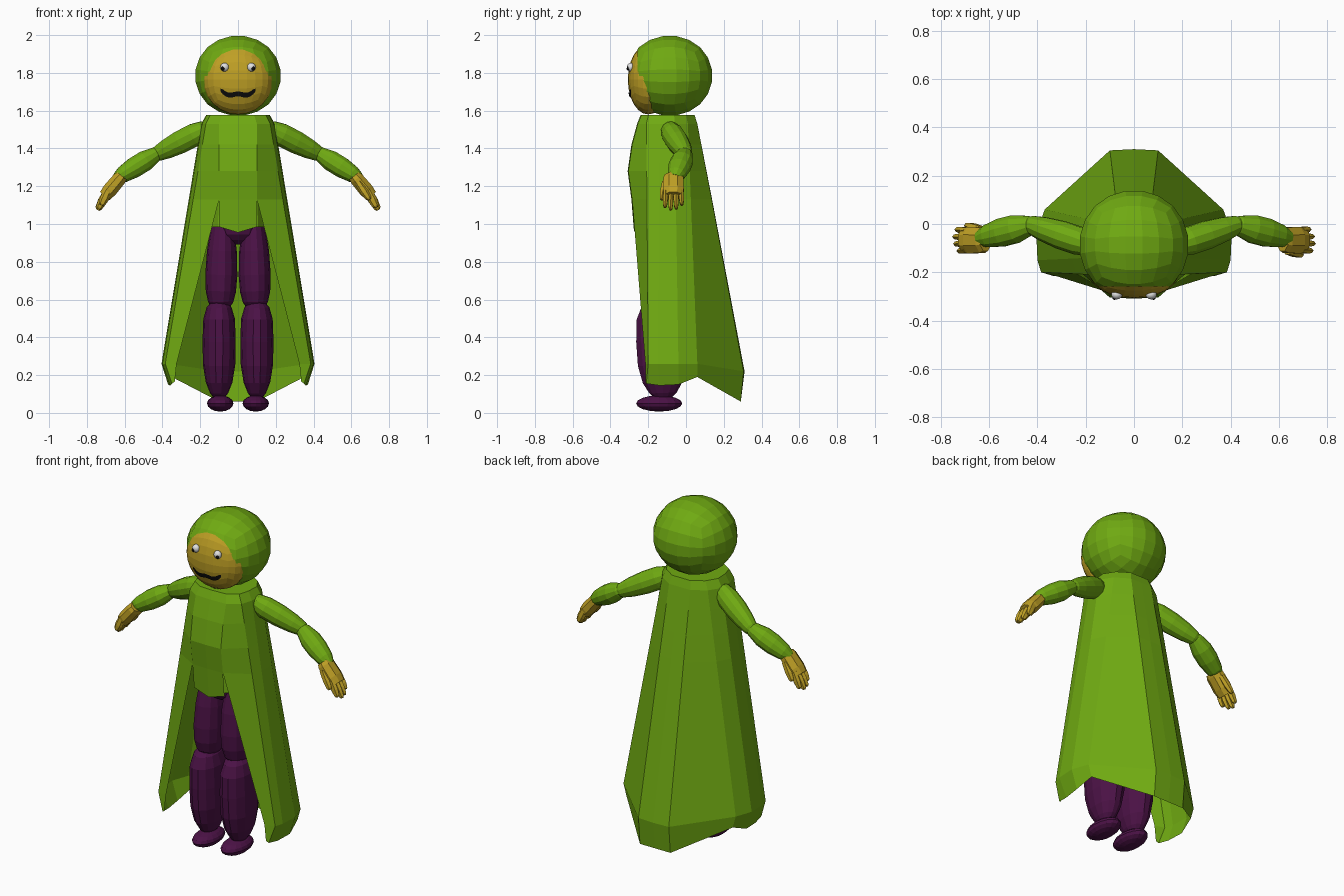
import bpy, bmesh, math
from mathutils import Vector

if "Cube" in bpy.data.objects:
    bpy.data.objects.remove(bpy.data.objects["Cube"])


def material(name, rgb):
    m = bpy.data.materials.new(name)
    m.diffuse_color = (*rgb, 1)
    m.use_nodes = True
    m.node_tree.nodes["Principled BSDF"].inputs["Base Color"].default_value = m.diffuse_color
    return m


GREEN = material("green cloth", (0.16, 0.40, 0.006))
PURPLE = material("purple cloth", (0.072, 0.006, 0.062))
SKIN = material("yellow skin", (0.52, 0.35, 0.018))
WHITE = material("eye white", (0.75, 0.75, 0.75))
BLACK = material("black", (0.004, 0.004, 0.004))


def finish(name, bm, mat, smooth=False):
    bmesh.ops.recalc_face_normals(bm, faces=bm.faces)
    me = bpy.data.meshes.new(name)
    bm.to_mesh(me)
    bm.free()
    me.materials.append(mat)
    for p in me.polygons:
        p.use_smooth = smooth
    ob = bpy.data.objects.new(name, me)
    bpy.context.collection.objects.link(ob)
    return ob


def tube(name, p0, p1, profile, ry, rn, mat, sides=12, smooth=False):
    """Lofted limb: profile holds (position along axis, radius scale)."""
    p0, p1 = Vector(p0), Vector(p1)
    a = (p1 - p0).normalized()
    s = (Vector((0, 1, 0)) - a * a.y).normalized()
    n = a.cross(s)
    bm = bmesh.new()
    rings = []
    for t, r in profile:
        rings.append([bm.verts.new(p0.lerp(p1, t) + s * ry * r * math.cos(w) + n * rn * r * math.sin(w))
                      for w in (2 * math.pi * (i + 0.5) / sides for i in range(sides))])
    for A, B in zip(rings, rings[1:]):
        for i in range(sides):
            j = (i + 1) % sides
            bm.faces.new((A[i], A[j], B[j], B[i]))
    bm.faces.new(rings[0])
    bm.faces.new(rings[-1])
    return finish(name, bm, mat, smooth)


def ball(name, c, r, mat, u=16, v=10, smooth=False):
    bm = bmesh.new()
    bmesh.ops.create_uvsphere(bm, u_segments=u, v_segments=v, radius=1)
    for w in bm.verts:
        w.co = Vector(c) + Vector((w.co.x * r[0], w.co.y * r[1], w.co.z * r[2]))
    return finish(name, bm, mat, smooth)


def quad_ball(name, c, r, mat, cuts, open_y=None):
    """Rounded cube, optionally sliced open at the front."""
    bm = bmesh.new()
    bmesh.ops.create_cube(bm, size=2)
    bmesh.ops.subdivide_edges(bm, edges=bm.edges[:], cuts=cuts, use_grid_fill=True)
    for w in bm.verts:
        d = Vector([math.tan(k * math.pi / 4) for k in w.co]).normalized()
        w.co = Vector(c) + Vector((d.x * r[0], d.y * r[1], d.z * r[2]))
    if open_y is not None:
        bmesh.ops.bisect_plane(bm, geom=bm.verts[:] + bm.edges[:] + bm.faces[:], plane_co=(0, open_y, 0),
                               plane_no=(0, -1, 0), clear_outer=True)
    return finish(name, bm, mat)


# Head: open hood with a shallow face inside
quad_ball("hood", (0, -0.087, 1.785), (0.23, 0.23, 0.215), GREEN, 4, -0.258)
FC, FR = Vector((0, -0.2, 1.765)), Vector((0.185, 0.108, 0.185))
quad_ball("face", FC, FR, SKIN, 5)


def face_y(x, z):
    return FC.y - FR.y * math.sqrt(max(0, 1 - (x / FR.x) ** 2 - ((z - FC.z) / FR.z) ** 2))


# Eyes
for s in (-1, 1):
    y = face_y(0.07, 1.83)
    ball("eye", (s * 0.071, y, 1.83), (0.023, 0.02, 0.023), WHITE, 12, 8, True)
    ball("pupil", (s * 0.08, y - 0.014, 1.823), (0.01, 0.008, 0.011), BLACK, 8, 6, True)

# Mouth: wavy band hugging the face
bm = bmesh.new()
cols = []
for i in range(17):
    x = -0.092 + 0.184 * i / 16
    u = abs(x) / 0.092
    mid = 1.685 + 0.004 * math.cos(u * 6.3) + 0.02 * u ** 4
    h = 0.013 if 0 < i < 16 else 0.008
    cols.append([bm.verts.new((x, face_y(x, z) - 0.005, z)) for z in (mid - h, mid + h)])
for A, B in zip(cols, cols[1:]):
    bm.faces.new((A[0], B[0], B[1], A[1]))
finish("mouth", bm, BLACK)

# Robe: half outline from back centre to front edge at shoulder, base and hem
TOP = [(0, 0.06), (0.07, 0.06), (0.15, 0.01), (0.195, -0.06), (0.19, -0.14), (0.17, -0.21)]
BASE = [(0, 0.31), (0.1, 0.305), (0.37, 0.06), (0.405, -0.04), (0.4, -0.15), (0.385, -0.2)]
HEM = [(0, 0.29, 0.06), (0.1, 0.29, 0.06), (0.35, 0.06, 0.19), (0.37, -0.04, 0.15),
       (0.36, -0.14, 0.145), (0.35, -0.21, 0.155)]
FRONT = [(1.53, -0.255), (1.42, -0.285), (1.28, -0.305), (1.13, -0.285)]
rows = []
neck = [(x * 0.86, -0.09 + (y + 0.09) * 0.9, 1.578) for x, y in TOP]
rows.append(neck + [(0.085, -0.235, 1.578), (0, -0.24, 1.578)])
for z, fy in FRONT:
    t = (1.53 - z) / 1.28
    row = [(a[0] + (b[0] - a[0]) * t, a[1] + (b[1] - a[1]) * t, z) for a, b in zip(TOP, BASE)]
    rows.append(row + [(0.1, fy, z), (0, fy - 0.004, z)])
rows.append([(x, y, 0.22 if i < 2 else 0.26) for i, (x, y) in enumerate(BASE)] + [(0.325, -0.215, 0.26)])
rows.append(HEM + [(0.335, -0.215, 0.165)])
bm = bmesh.new()
for s in (1, -1):
    grid = [[bm.verts.new((s * x, y, z)) for x, y, z in row] for row in rows]
    for A, B in zip(grid, grid[1:]):
        for i in range(min(len(A), len(B)) - 1):
            bm.faces.new((A[i], A[i + 1], B[i + 1], B[i]))
    bm.faces.new(grid[0])
    # front flap below the split
    a, b = grid[4][6], grid[4][7]
    c, d = bm.verts.new((0, -0.275, 0.955)), bm.verts.new((s * 0.1, -0.27, 0.985))
    bm.faces.new((a, b, c, d))
bmesh.ops.remove_doubles(bm, verts=bm.verts, dist=0.0005)
finish("robe", bm, GREEN)
tube("inner_torso", (0, -0.12, 1.4), (0, -0.12, 0.985), [(0, 0.9), (1, 1)], 0.14, 0.15, GREEN)

# Trousers and shoes
ball("pelvis", (0, -0.12, 0.98), (0.13, 0.11, 0.09), PURPLE, 12, 8)
THIGH = [(0, 0.55), (0.15, 0.72), (0.4, 0.93), (0.65, 1), (0.82, 0.94), (0.93, 0.78), (1, 0.5)]
SHIN = [(0, 0.5), (0.05, 0.75), (0.17, 0.95), (0.4, 1), (0.65, 0.97), (0.83, 0.8), (0.94, 0.55), (1, 0.3)]
UPPER = [(0, 0.45), (0.08, 0.8), (0.25, 1), (0.5, 1), (0.75, 0.85), (0.92, 0.65), (1, 0.4)]
FORE = [(0, 0.4), (0.1, 0.7), (0.35, 1), (0.6, 1), (0.85, 0.8), (1, 0.5)]
PALM = [(0, 0.8), (0.15, 0.95), (0.7, 1), (1, 0.85)]
FINGER = [(0, 0.9), (0.55, 1), (0.9, 0.75), (1, 0.4)]
for s in (1, -1):
    side = "right" if s > 0 else "left"
    tube(side + "_thigh", (s * 0.08, -0.12, 1.06), (s * 0.093, -0.13, 0.55), THIGH, 0.115, 0.085, PURPLE, 14)
    tube(side + "_shin", (s * 0.1, -0.14, 0.585), (s * 0.1, -0.12, 0.075), SHIN, 0.135, 0.088, PURPLE, 14)
    ball(side + "_shoe", (s * 0.094, -0.142, 0.05), (0.07, 0.122, 0.043), PURPLE, 16, 8)

    # Sleeves
    tube(side + "_upper_arm", (s * 0.155, -0.095, 1.51), (s * 0.45, 0.005, 1.36), UPPER, 0.06, 0.063, GREEN)
    tube(side + "_forearm", (s * 0.41, 0.0, 1.385), (s * 0.645, -0.06, 1.24), FORE, 0.06, 0.056, GREEN)

    # Hands: thumbs point forward on one side and back on the other
    def hp(along, across, lift):
        return (s * (0.615 + 0.62 * along + 0.78 * lift), -0.067 + s * across,
                1.255 - 0.78 * along + 0.62 * lift)
    tube(side + "_palm", hp(0, 0, 0), hp(0.14, 0, 0.004), PALM, 0.06, 0.042, SKIN, 8)
    for i, ln in enumerate((0.205, 0.222, 0.215, 0.19)):
        w = -0.04 + 0.027 * i
        tube(side + "_finger", hp(0.11, w, 0.008), hp(ln, w * 1.1, -0.012), FINGER, 0.015, 0.024, SKIN, 6)
    tube(side + "_thumb", hp(0.04, -0.045, -0.005), hp(0.15, -0.062, -0.015), FINGER, 0.018, 0.022, SKIN, 6)
